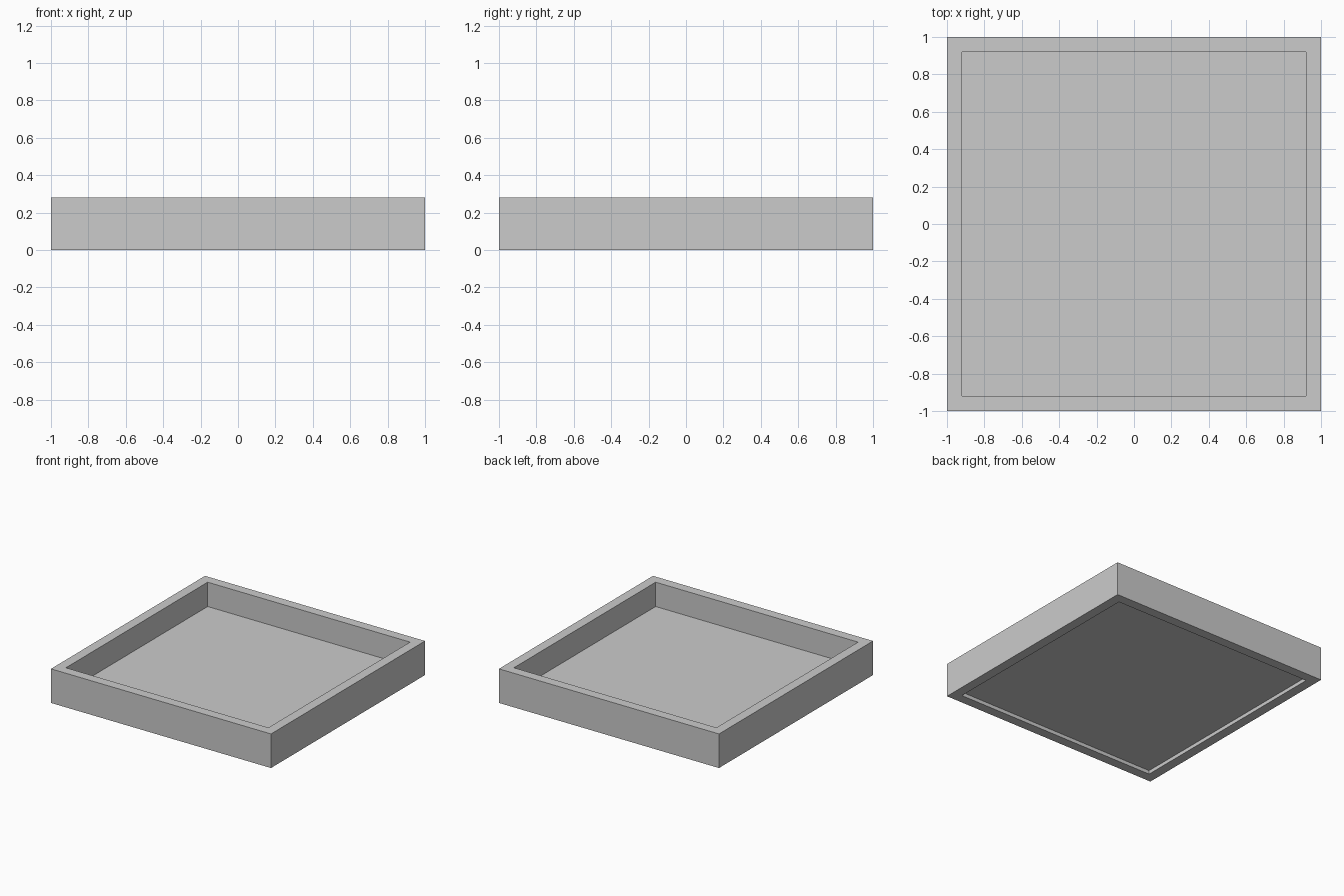
import bpy, bmesh

if "Cube" in bpy.data.objects:
    bpy.data.objects.remove(bpy.data.objects["Cube"])

HALF, WALL, HEIGHT = 1.0, 0.08, 0.28
FLOOR_BOTTOM, FLOOR_TOP = 0.03, 0.08
INNER = HALF - WALL


def finish(name, bm):
    bmesh.ops.recalc_face_normals(bm, faces=bm.faces)
    mesh = bpy.data.meshes.new(name)
    bm.to_mesh(mesh)
    bm.free()
    obj = bpy.data.objects.new(name, mesh)
    bpy.context.collection.objects.link(obj)
    return obj


def square_loop(bm, half, z):
    return [bm.verts.new((sx * half, sy * half, z))
            for sx, sy in ((-1, -1), (1, -1), (1, 1), (-1, 1))]


# Rim frame: a rectangular wall section swept around the square
bm = bmesh.new()
section = [(HALF, 0), (HALF, HEIGHT), (INNER, HEIGHT), (INNER, 0)]
loops = [square_loop(bm, half, z) for half, z in section]
for a, b in zip(loops, loops[1:] + loops[:1]):
    for i in range(4):
        j = (i + 1) % 4
        bm.faces.new((a[i], a[j], b[j], b[i]))
finish("rim_frame", bm)

# Floor panel: set inside the frame, raised slightly off the ground
bm = bmesh.new()
bmesh.ops.create_cube(bm, size=1)
bmesh.ops.scale(bm, vec=(2 * INNER, 2 * INNER, FLOOR_TOP - FLOOR_BOTTOM), verts=bm.verts)
bmesh.ops.translate(bm, vec=(0, 0, (FLOOR_TOP + FLOOR_BOTTOM) / 2), verts=bm.verts)
finish("floor_panel", bm)
